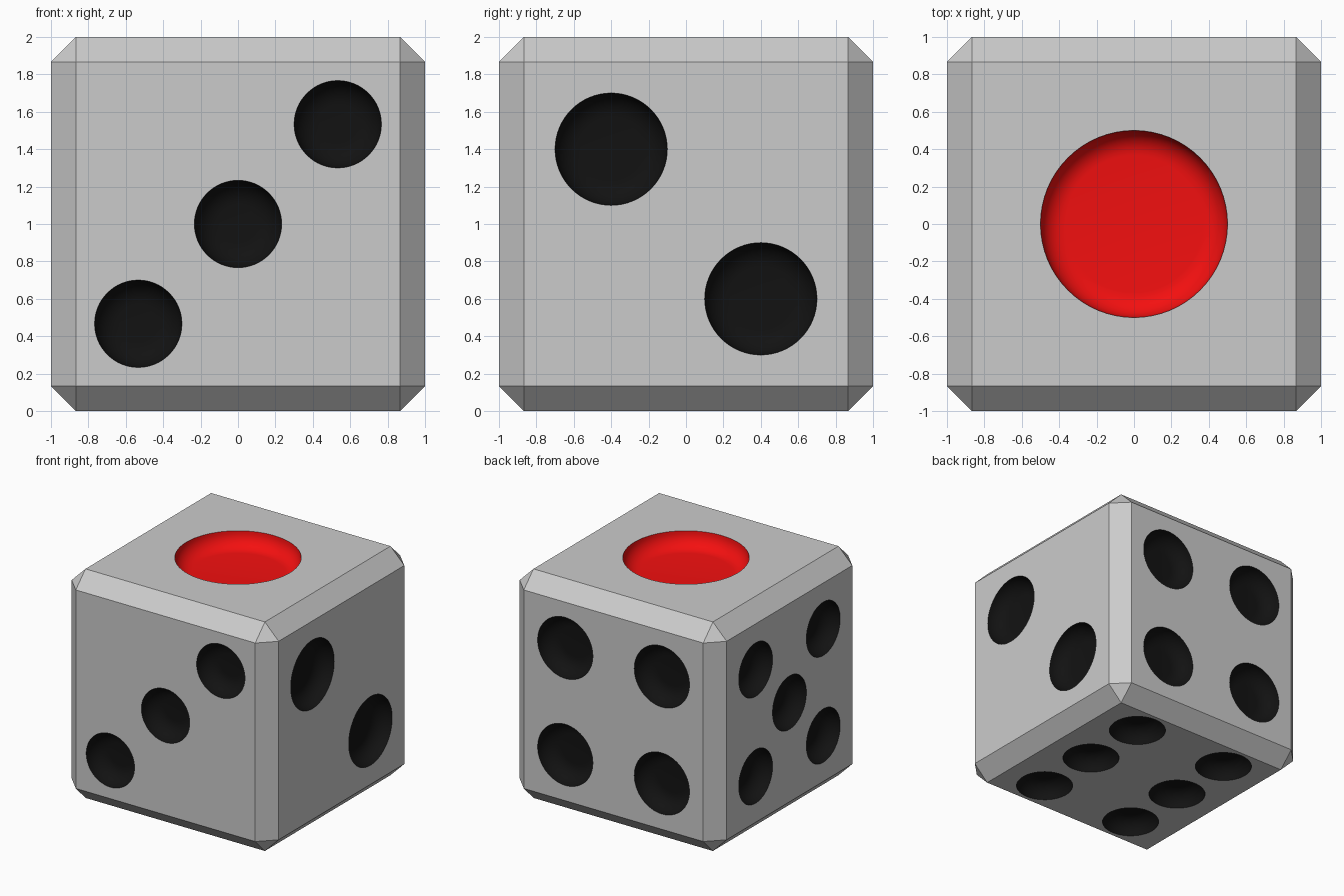
import bpy, bmesh, math
from mathutils import Matrix, Vector

if "Cube" in bpy.data.objects:
    bpy.data.objects.remove(bpy.data.objects["Cube"])

CHAMFER = 2 / 15
SEGMENTS = 64


def material(name, colour):
    mat = bpy.data.materials.new(name)
    mat.diffuse_color = colour
    mat.use_nodes = True
    mat.node_tree.nodes["Principled BSDF"].inputs["Base Color"].default_value = mat.diffuse_color
    return mat


grey = material("grey", (0.8, 0.8, 0.8, 1))
black = material("black", (0.006, 0.006, 0.006, 1))
red = material("red", (0.9, 0.005, 0.005, 1))


# Shallow round pocket: flat floor, rounded lower edge, sunk below z = 0
def add_pocket(bm, radius, depth, fillet, matrix):
    profile = [(radius, 0.1), (radius, fillet - depth)] if depth > fillet else [(radius, 0.1)]
    for i in range(9):
        a = math.pi / 2 * i / 8
        profile.append((radius - fillet + fillet * math.cos(a),
                        fillet - depth - fillet * math.sin(a)))
    rings = []
    for r, z in profile:
        rings.append([bm.verts.new(matrix @ Vector((
            r * math.cos(2 * math.pi * k / SEGMENTS),
            r * math.sin(2 * math.pi * k / SEGMENTS), z))) for k in range(SEGMENTS)])
    for hi, lo in zip(rings, rings[1:]):
        for k in range(SEGMENTS):
            n = (k + 1) % SEGMENTS
            bm.faces.new((lo[k], lo[n], hi[n], hi[k]))
    bm.faces.new(rings[0])
    bm.faces.new(rings[-1][::-1])


# Face frame: u and v axes across the face, outward normal u x v
def frame(u, v, p, q):
    u, v = Vector(u), Vector(v)
    n = u.cross(v)
    m = Matrix((u, v, n)).transposed().to_4x4()
    m.translation = Vector((0, 0, 1)) + n + u * p + v * q
    return m


X, Y, Z = (1, 0, 0), (0, 1, 0), (0, 0, 1)
NX, NY = (-1, 0, 0), (0, -1, 0)
d, e, s = 8 / 15, 7 / 15, 0.6
four = [(i * e, j * e) for i in (-1, 1) for j in (-1, 1)]
# u axis, v axis, pip radius, depth, pip centres
black_faces = [
    (Y, Z, 0.3, [(-0.4, 0.4), (0.4, -0.4)]),
    (X, Z, 7 / 30, [(-d, -d), (0, 0), (d, d)]),
    (NX, Z, 4 / 15, four),
    (NY, Z, 7 / 30, four + [(0, 0)]),
    (X, NY, 7 / 30, [(i * e, j * s) for i in (-1, 1) for j in (-1, 0, 1)]),
]


def cutter(name, mat, pockets):
    bm = bmesh.new()
    for args in pockets:
        add_pocket(bm, *args)
    bmesh.ops.recalc_face_normals(bm, faces=bm.faces)
    mesh = bpy.data.meshes.new(name)
    bm.to_mesh(mesh)
    bm.free()
    mesh.materials.append(mat)
    ob = bpy.data.objects.new(name, mesh)
    bpy.context.collection.objects.link(ob)
    ob.hide_render = True
    return ob


# Body: cube with flat chamfers
bpy.ops.mesh.primitive_cube_add(size=2, location=(0, 0, 1))
body = bpy.context.object
body.name = "die_body"
body.data.materials.append(grey)
bevel = body.modifiers.new("chamfer", 'BEVEL')
bevel.width = CHAMFER
bevel.segments = 1
bpy.ops.object.modifier_apply(modifier="chamfer")

# Pips cut into each face
cutters = [
    cutter("red_pip_cutter", red, [(0.5, CHAMFER, CHAMFER, frame(X, Y, 0, 0))]),
    cutter("black_pip_cutter", black, [(r, CHAMFER, CHAMFER, frame(u, v, p, q))
                                       for u, v, r, spots in black_faces for p, q in spots]),
]
for c in cutters:
    cut = body.modifiers.new(c.name, 'BOOLEAN')
    cut.operation = 'DIFFERENCE'
    cut.solver = 'EXACT'
    cut.material_mode = 'TRANSFER'
    cut.object = c
    bpy.ops.object.modifier_apply(modifier=cut.name)
    bpy.data.objects.remove(c)

bpy.ops.object.shade_smooth_by_angle(angle=math.radians(30))
